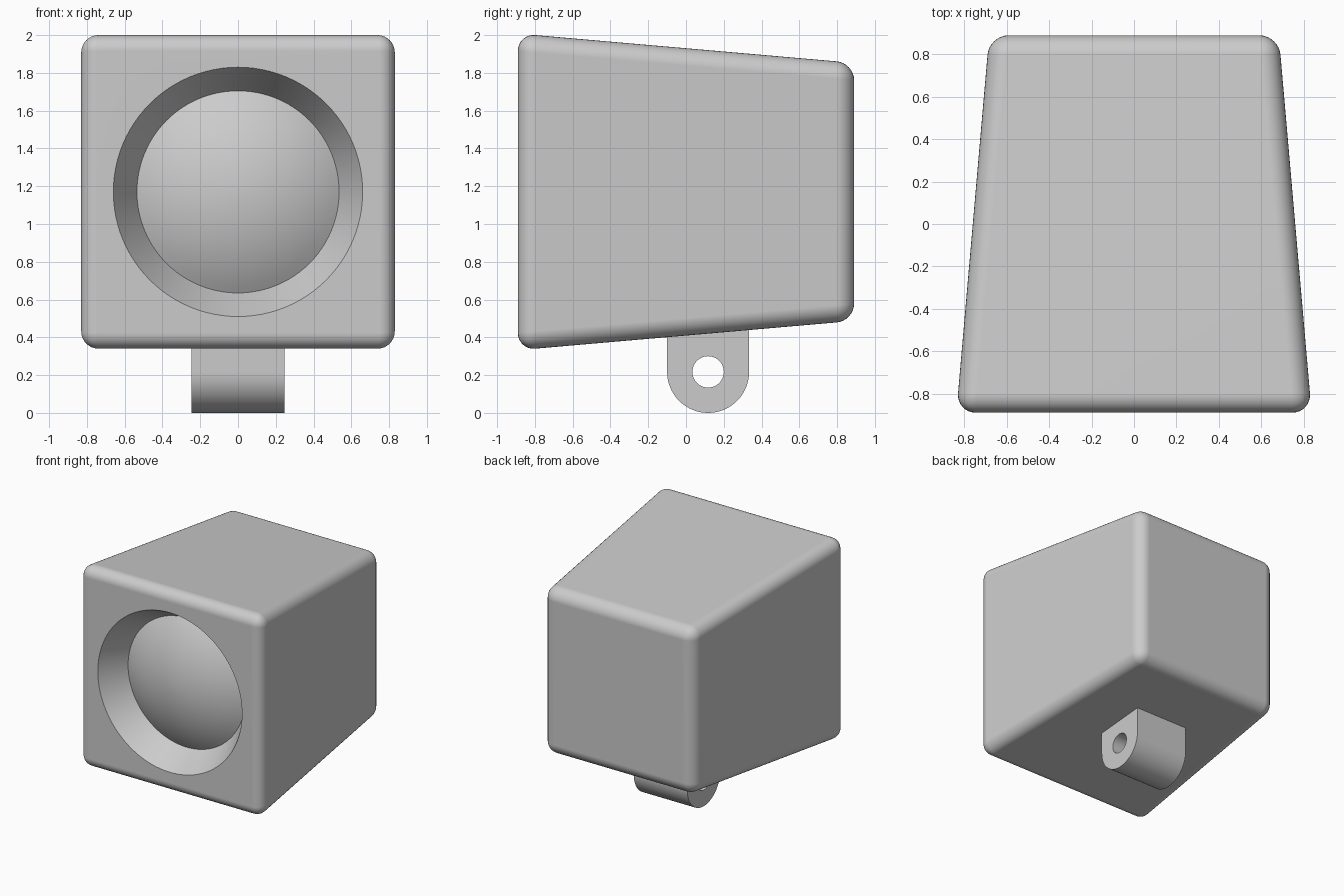
import bpy, bmesh, math
from mathutils import Matrix

cube = bpy.data.objects.get("Cube")
if cube:
    bpy.data.objects.remove(cube)

grey = bpy.data.materials.new("light grey")
grey.use_nodes = True
tone = (0.6, 0.6, 0.6, 1)
grey.diffuse_color = tone
grey.node_tree.nodes["Principled BSDF"].inputs["Base Color"].default_value = tone

CENTRE_Z = 1.17
FRONT, BACK = -0.89, 0.89


def make_object(name, bm):
    bmesh.ops.recalc_face_normals(bm, faces=bm.faces)
    mesh = bpy.data.meshes.new(name)
    bm.to_mesh(mesh)
    bm.free()
    mesh.materials.append(grey)
    obj = bpy.data.objects.new(name, mesh)
    bpy.context.collection.objects.link(obj)
    return obj


def select(obj):
    bpy.ops.object.select_all(action='DESELECT')
    obj.select_set(True)
    bpy.context.view_layer.objects.active = obj


def cut(obj, cutter):
    select(obj)
    mod = obj.modifiers.new("cut", 'BOOLEAN')
    mod.operation = 'DIFFERENCE'
    mod.solver = 'EXACT'
    mod.object = cutter
    bpy.ops.object.modifier_apply(modifier=mod.name)
    bpy.data.objects.remove(cutter)


def smooth(obj):
    select(obj)
    bpy.ops.object.shade_smooth_by_angle(angle=math.radians(30))
    obj.modifiers.new("flat normals", 'WEIGHTED_NORMAL').keep_sharp = True


# Housing: tapered block with rounded edges
bm = bmesh.new()
rings = []
for y, half in ((FRONT, 0.838), (BACK, 0.683)):
    rings.append([bm.verts.new((sx * half, y, CENTRE_Z + sz * half))
                  for sx, sz in ((-1, -1), (1, -1), (1, 1), (-1, 1))])
for ring in rings:
    bm.faces.new(ring)
for i in range(4):
    j = (i + 1) % 4
    bm.faces.new((rings[0][i], rings[0][j], rings[1][j], rings[1][i]))
bmesh.ops.recalc_face_normals(bm, faces=bm.faces)
bmesh.ops.bevel(bm, geom=bm.edges[:], offset=0.092, segments=8,
                profile=0.5, affect='EDGES')
housing = make_object("housing", bm)

# Conical recess with a domed lens at its bottom
rim, lens_radius, depth, bulge = 0.66, 0.535, 0.217, 0.16
flare = (rim - lens_radius) / depth
lead = 0.1
seat = FRONT + depth
sphere = (lens_radius ** 2 + bulge ** 2) / (2 * bulge)
edge_angle = math.asin(lens_radius / sphere)
profile = [(0, FRONT - lead), (rim + flare * lead, FRONT - lead)]
for i in range(13):
    a = edge_angle * (1 - i / 12)
    profile.append((sphere * math.sin(a),
                    seat - sphere * (math.cos(a) - math.cos(edge_angle))))
bm = bmesh.new()
verts = [bm.verts.new((r, y, CENTRE_Z)) for r, y in profile]
edges = [bm.edges.new(pair) for pair in zip(verts, verts[1:])]
bmesh.ops.spin(bm, geom=verts + edges, cent=(0, 0, CENTRE_Z), axis=(0, 1, 0),
               angle=math.tau, steps=96, use_duplicate=False)
bmesh.ops.remove_doubles(bm, verts=bm.verts, dist=0.0001)
cut(housing, make_object("recess_cutter", bm))
smooth(housing)

# Mounting lug: round-ended tab under the housing
lug_y, lug_r, lug_half = 0.117, 0.217, 0.245
outline = [(lug_y + lug_r, 0.55), (lug_y - lug_r, 0.55)]
for i in range(33):
    a = math.pi * (1 + i / 32)
    outline.append((lug_y + lug_r * math.cos(a), lug_r + lug_r * math.sin(a)))
bm = bmesh.new()
face = bm.faces.new([bm.verts.new((-lug_half, y, z)) for y, z in outline])
side = bmesh.ops.extrude_face_region(bm, geom=[face])
bmesh.ops.translate(bm, vec=(2 * lug_half, 0, 0),
                    verts=[v for v in side["geom"] if isinstance(v, bmesh.types.BMVert)])
lug = make_object("mounting_lug", bm)

# Pivot hole through the lug
bm = bmesh.new()
bmesh.ops.create_cone(bm, cap_ends=True, segments=48, radius1=0.083, radius2=0.083,
                      depth=1, matrix=Matrix.Translation((0, lug_y, lug_r))
                      @ Matrix.Rotation(math.pi / 2, 4, 'Y'))
cut(lug, make_object("hole_cutter", bm))
smooth(lug)
